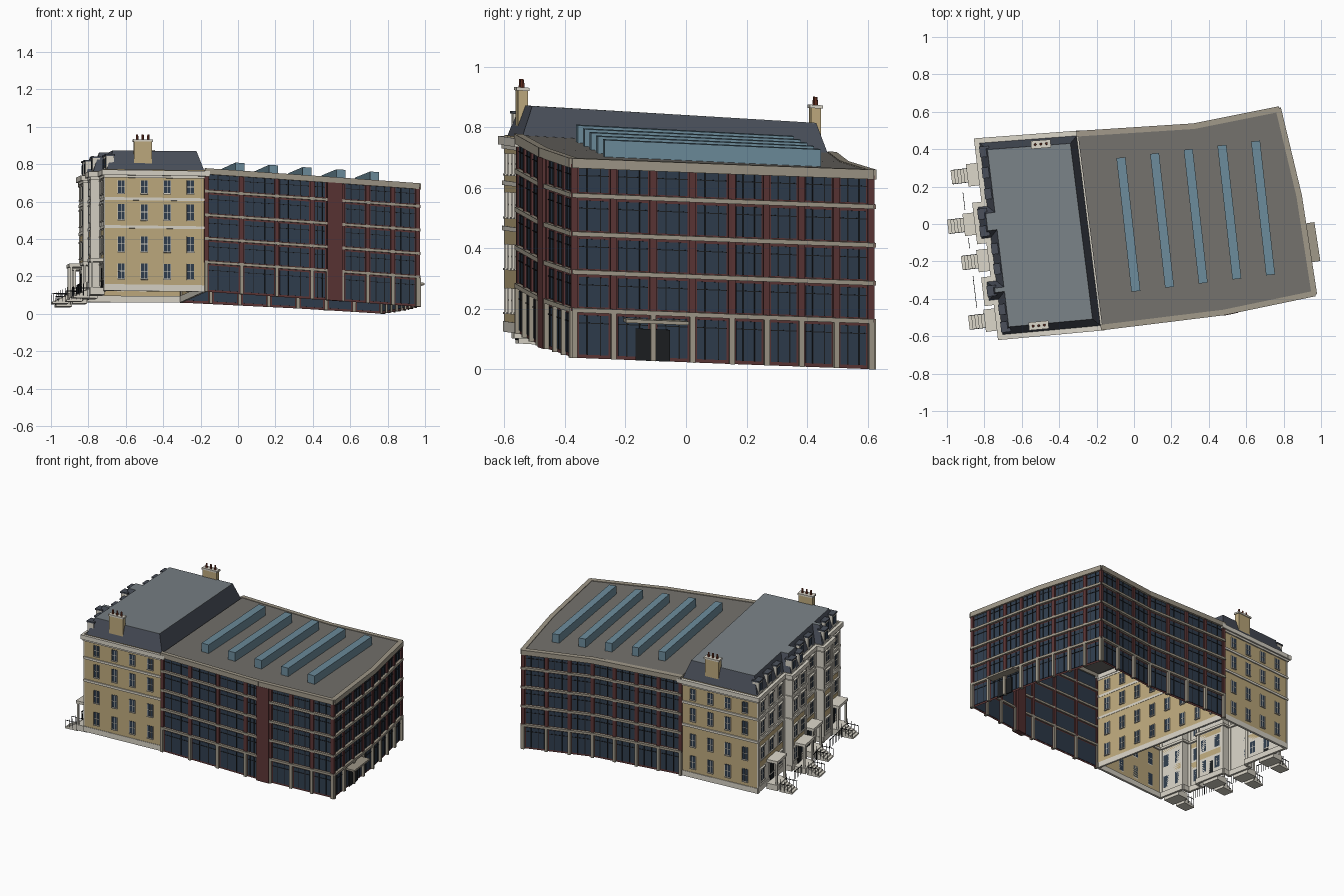
import bpy, bmesh, math
from mathutils import Vector

if "Cube" in bpy.data.objects:
    bpy.data.objects.remove(bpy.data.objects["Cube"])

# ---------- helpers ----------
COL = dict(glass=(.20, .25, .31), brick=(.36, .22, .22), stone=(.62, .59, .53), tan=(.74, .66, .49),
           white=(.84, .82, .77), slate=(.29, .31, .35), lead=(.47, .50, .52), roof=(.45, .44, .42),
           sky=(.42, .54, .60), dark=(.13, .14, .15), pot=(.48, .24, .18))
MATS = {}
for k, c in COL.items():
    MATS[k] = bpy.data.materials.new(k)
    MATS[k].diffuse_color = (*[v ** 2.2 for v in c], 1)
PARTS = {}

def part(name, mat):
    return PARTS.setdefault(name, (bmesh.new(), mat))[0]

def sloped(x, y, h):
    """The whole building follows sloping ground."""
    s = -.06 * y
    if x > -.23:
        s += (x + .23) * (-.057 + .01 * y)
    return (x, y, .0885 + h + s)

def loft(bm, p0, h0, p1, h1, bottom=True, top=True):
    a = [bm.verts.new((x, y, h0)) for x, y in p0]
    b = [bm.verts.new((x, y, h1)) for x, y in p1]
    n = len(a)
    for i in range(n):
        bm.faces.new((a[i], a[(i + 1) % n], b[(i + 1) % n], b[i]))
    if bottom: bm.faces.new(a[::-1])
    if top: bm.faces.new(b)

class Seg:
    """Straight wall run a->b; s runs along it, d points outward."""
    def __init__(self, a, b):
        self.a = Vector(a)
        self.u = (Vector(b) - self.a).normalized()
        self.n = Vector((self.u.y, -self.u.x))
        self.L = (Vector(b) - self.a).length
    def at(self, s, d=0):
        return tuple(self.a + self.u * s + self.n * d)
    def box(self, bm, s0, s1, h0, h1, d0, d1):
        p = [self.at(s0, d1), self.at(s1, d1), self.at(s1, d0), self.at(s0, d0)]
        loft(bm, p, h0, p, h1)
    def plane(self, bm, h0, h1):
        bm.faces.new([bm.verts.new((*self.at(s), h)) for s, h in ((0, h0), (self.L, h0), (self.L, h1), (0, h1))])

def inset(poly, d):
    out, n = [], len(poly)
    for i in range(n):
        e, f = Seg(poly[i - 1], poly[i]), Seg(poly[i], poly[(i + 1) % n])
        m = e.n + f.n
        out.append(tuple(Vector(poly[i]) - m * (d / (1 + e.n.dot(f.n)))))
    return out

# ---------- modern block ----------
M = [(-.17, -.55), (.48, -.47), (.96, -.37), (.88, .15), (.77, .61), (.32, .52), (-.30, .48)]
brick, glass = part("brick_walls", "brick"), part("office_glazing", "glass")
piers, cols = part("brick_piers", "brick"), part("ground_columns", "stone")
bands, mull = part("floor_bands", "stone"), part("glazing_mullions", "dark")
floors = [0, .158, .284, .41, .537, .645]
# bay edges along each run
BAYS = [[0, .19, .38, .57, .655], [.08, .217, .354, .49], 4, 4, 3, 4]
for i, bays in enumerate(BAYS):
    g = Seg(M[i], M[i + 1])
    if isinstance(bays, int):
        bays = [g.L * k / bays for k in range(bays + 1)]
    g.plane(brick, 0, .65)
    for k, s in enumerate(bays):
        w = .011
        g.box(piers, s - w, s + w, .155, .64, -.01, .010)
        g.box(cols, s - w * .8, s + w * .8, 0, .155, -.01, .016)
    for s0, s1 in zip(bays, bays[1:]):
        for f0, f1 in zip(floors, floors[1:]):
            g.box(glass, s0 + .016, s1 - .016, f0 + .012, f1 - .016, -.002, .003)
            for t in (1 / 3, 2 / 3):
                m = s0 + (s1 - s0) * t
                g.box(mull, m - .002, m + .002, f0 + .012, f1 - .016, 0, .006)
            g.box(mull, s0 + .016, s1 - .016, f1 - .043, f1 - .040, 0, .006)
    for f in floors[1:5]:
        g.box(bands, -.008, g.L + .008, f - .007, f + .008, -.01, .016)
    g.box(bands, -.008, g.L + .008, .628, .66, -.012, .018)
Seg(M[1], M[2]).box(part("stair_pier", "brick"), -.005, .075, 0, .63, -.02, .02)
loft(part("modern_roof", "roof"), M, .652, M, .656)

# rows of rooflights
for i in range(5):
    g = Seg((-.07 + .18 * i, .355 + .022 * i), (.01 + .18 * i, -.36 + .022 * i))
    g.box(part("rooflights", "sky"), 0, g.L, .65, .712, -.024, .024)

# street entrance with canopy
g = Seg(M[2], M[3])
g.box(part("entrance_canopy", "stone"), .165, .375, .126, .138, 0, .062)
for s in (.205, .27):
    g.box(part("entrance_doors", "dark"), s, s + .05, 0, .105, 0, .008)

# ---------- old terrace ----------
F = Seg((-.835, .44), (-.71, -.60))
BAY = .05
west = []
for s0, s1 in ((.34, .525), (.742, .858)):
    west += [F.at(s0), F.at(s0, BAY), F.at(s1, BAY), F.at(s1)]
O = [(-.71, -.60), (-.17, -.55), (-.30, .48), (-.835, .44)] + west
counts = [4, 8, 4, 3, 0, 2, 0, 2, 0, 1, 0, 2]
rows = [(.065, .145), (.21, .29), (.38, .462), (.522, .59)]
panes, trim = part("sash_windows", "glass"), part("window_surrounds", "white")
sash = part("sash_bars", "white")
moulding = part("plinth_and_cornice", "white")
for i, n in enumerate(counts):
    g = Seg(O[i], O[(i + 1) % len(O)])
    facade = i >= 3
    g.plane(part("west_front", "white") if facade else part("side_walls", "tan"), 0, .65)
    d = .012 if i != 1 else .003
    for h0, h1, e in ((0, .035, .3), (.335, .350, .6), (.485, .500, .6), (.605, .618, .7), (.618, .646, 1.6)):
        g.box(moulding, -d * e, g.L + d * e, h0, h1, -.012, d * e)
    for k in range(n):
        c = g.L * (k + .5) / n if facade else .085 + (g.L - .17) * k / (n - 1)
        w = .021 if facade else .018
        for h0, h1 in rows:
            g.box(panes, c - w, c + w, h0, h1, 0, .003)
            g.box(sash, c - .0015, c + .0015, h0, h1, 0, .005)
            g.box(sash, c - w, c + w, (h0 + h1) / 2 - .0015, (h0 + h1) / 2 + .0015, 0, .005)
            t = .006 if facade else .002
            for q in (-1, 1):
                g.box(trim, c + q * (w + t / 2) - t / 2, c + q * (w + t / 2) + t / 2, h0, h1, 0, .007)
            g.box(trim, c - w - t, c + w + t, h0 - .006, h0, 0, .010)
            if facade:
                g.box(trim, c - w - t - .003, c + w + t + .003, h1, h1 + .008, 0, .012)
    if facade and n:
        for s in (.009, g.L - .009):
            g.box(part("corner_pilasters", "white"), s - .009, s + .009, 0, .61, -.005, .007)
        # tan panels between floors
        for h0, h1 in ((.16, .198), (.30, .33)):
            g.box(part("spandrel_panels", "tan"), .02, g.L - .02, h0, h1, 0, .003)
        # dormers on the steep roof
        for k in range(n):
            c = g.L * (k + .5) / n
            g.box(part("dormers", "white"), c - .025, c + .025, .645, .722, -.05, -.008)
            g.box(panes, c - .016, c + .016, .66, .71, -.01, -.005)
            g.box(part("dormer_roofs", "slate"), c - .029, c + .029, .722, .731, -.055, -.003)

# mansard roof
low, high = inset(O, .008), inset(O, .046)
loft(part("mansard_slopes", "slate"), low, .645, high, .750, bottom=False, top=False)
loft(part("mansard_top", "lead"), high, .748, high, .752)

# chimneys with pots
for i in (0, 2):
    g = Seg(O[i], O[i + 1])
    c = .205 if i == 0 else g.L - .335
    st = part("chimney_stacks", "tan")
    g.box(st, c - .048, c + .048, .65, .80, -.055, -.022)
    g.box(part("chimney_caps", "white"), c - .053, c + .053, .80, .811, -.060, -.017)
    for k in (-1, 0, 1):
        x, y = g.at(c + k * .03, -.038)
        ring = [(x + .007 * math.cos(t * math.pi / 4), y + .007 * math.sin(t * math.pi / 4)) for t in range(8)]
        loft(part("chimney_pots", "pot"), ring, .81, inset(ring, .0015), .838)

# porches, steps and railings
iron = part("iron_railings", "dark")
for s, d in ((.172, 0), (.433, BAY), (.634, 0), (.955, 0)):
    w = .06
    F.box(part("porch_canopies", "white"), s - w, s + w, .158, .176, d, d + .078)
    F.box(part("porch_doors", "dark"), s - .022, s + .022, .02, .125, d, d + .009)
    F.box(part("porch_steps", "white"), s - w, s + w, -.02, .018, d, d + .078)
    for q in (-1, 1):
        F.box(part("porch_columns", "white"), s + q * .05 - .006, s + q * .05 + .006, .018, .158, d + .06, d + .072)
        for k in range(4):
            x0 = d + .085 + k * .024
            F.box(iron, s + q * .037 - .0012, s + q * .037 + .0012, -.025, .052 - k * .012, x0, x0 + .0025)
        F.box(iron, s + q * .037 - .0015, s + q * .037 + .0015, .018, .021, d + .078, d + .16)
    for k in range(5):
        F.box(part("porch_steps", "white"), s - .036, s + .036, -.036, .011 - k * .009, d + .078 + k * .017, d + .095 + k * .017)

# area railings along the pavement
for s0, s1 in ((.26, .355), (.505, .56), (.71, .88)):
    F.box(iron, s0, s1, .043, .046, .11, .113)
    n = max(4, round((s1 - s0) / .018))
    for k in range(n + 1):
        s = s0 + (s1 - s0) * k / n
        F.box(iron, s - .0012, s + .0012, -.01, .05, .1105, .1129)

# ---------- make objects ----------
for name, (bm, mat) in PARTS.items():
    for v in bm.verts:
        v.co = sloped(*v.co)
    me = bpy.data.meshes.new(name)
    bm.to_mesh(me)
    bm.free()
    me.materials.append(MATS[mat])
    bpy.context.collection.objects.link(bpy.data.objects.new(name, me))

for m in bpy.data.materials:
    if m.users and not m.is_grease_pencil:
        m.use_nodes = True
        m.node_tree.nodes["Principled BSDF"].inputs["Base Color"].default_value = m.diffuse_color
